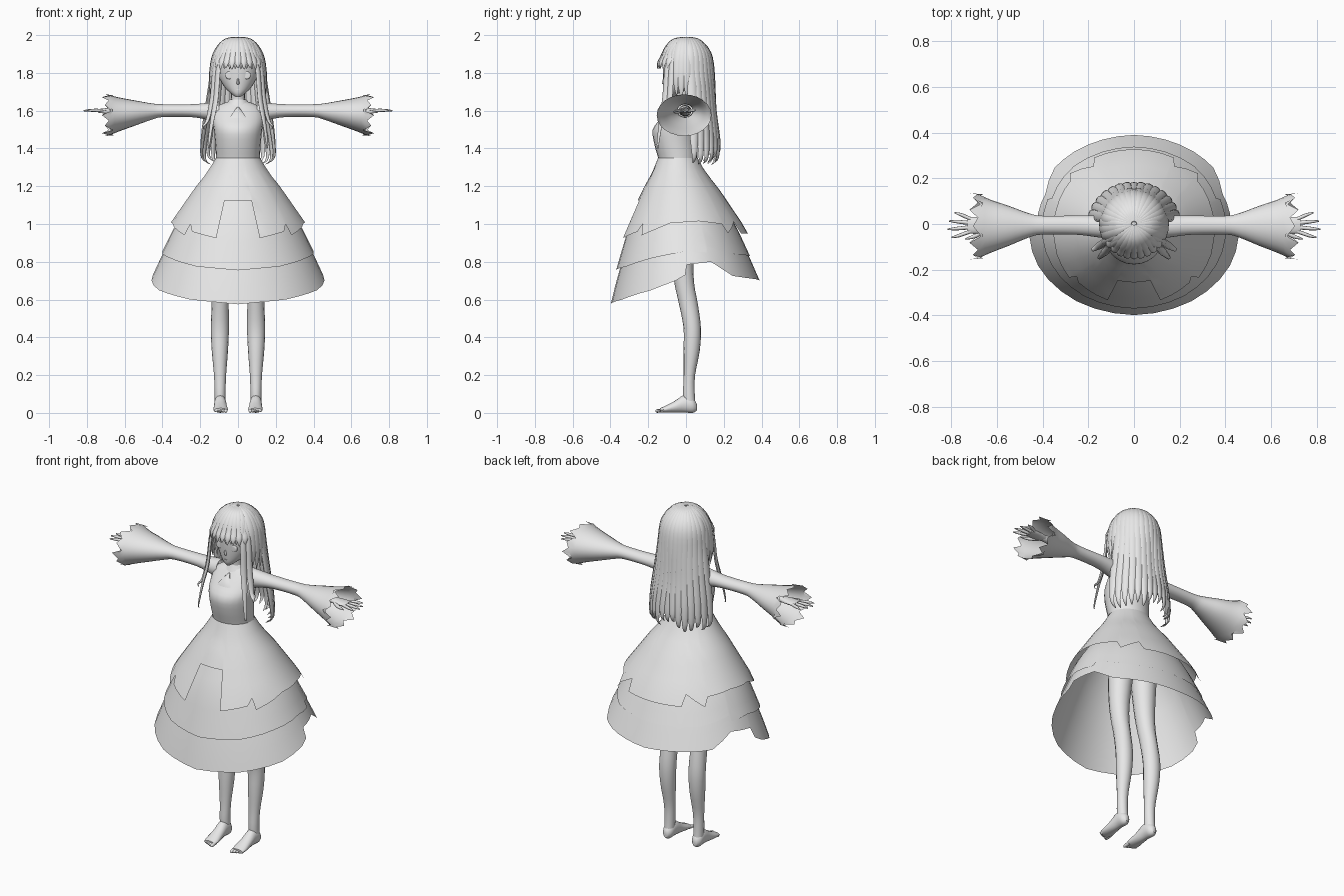
import bpy, bmesh, random
from math import sin, cos, pi, ceil, radians
from mathutils import Vector

cube = bpy.data.objects.get("Cube")
if cube:
    bpy.data.objects.remove(cube, do_unlink=True)
random.seed(4)

clay = bpy.data.materials.new("light_grey")
clay.use_nodes = True
clay.diffuse_color = (0.8, 0.8, 0.8, 1)
clay.node_tree.nodes["Principled BSDF"].inputs["Base Color"].default_value = clay.diffuse_color


def build(name, rows, closed=True, caps=True, mirror=False, sharp=50):
    """Skin rows of points into one smooth object."""
    bm = bmesh.new()
    grid = [[bm.verts.new(p) for p in row] for row in rows]
    n = len(rows[0])
    for a, b in zip(grid, grid[1:]):
        for i in range(n if closed else n - 1):
            j = (i + 1) % n
            bm.faces.new((a[i], a[j], b[j], b[i]))
    if caps:
        bm.faces.new(grid[0])
        bm.faces.new(grid[-1])
    bmesh.ops.recalc_face_normals(bm, faces=bm.faces)
    mesh = bpy.data.meshes.new(name)
    bm.to_mesh(mesh)
    bm.free()
    mesh.materials.append(clay)
    for poly in mesh.polygons:
        poly.use_smooth = True
    mesh.set_sharp_from_angle(angle=radians(sharp))
    obj = bpy.data.objects.new(name, mesh)
    bpy.context.collection.objects.link(obj)
    if mirror:
        obj.modifiers.new("Mirror", 'MIRROR').use_mirror_merge = False
    return obj


def smooth_path(keys, steps=3):
    """Catmull-Rom interpolation of equally long tuples."""
    k = [Vector(v) for v in keys]
    out = []
    for i in range(len(k) - 1):
        p0, p1, p2, p3 = k[max(i - 1, 0)], k[i], k[i + 1], k[min(i + 2, len(k) - 1)]
        for s in range(steps):
            t = s / steps
            out.append(p1 + (p2 - p0) * (t / 2) + (2 * p0 - 5 * p1 + 4 * p2 - p3) * (t * t / 2)
                       + (3 * p1 - p0 - 3 * p2 + p3) * (t ** 3 / 2))
    return out + [k[-1]]


def loft(name, axis, keys, n=16, jag=0, **kw):
    """Elliptical sections (position, centre u, centre v, radius u, radius v) along an axis."""
    rows = []
    for t, cu, cv, ru, rv in smooth_path(keys):
        row = []
        for i in range(n):
            p = [cu + max(ru, .001) * cos(2 * pi * i / n), cv + max(rv, .001) * sin(2 * pi * i / n)]
            p.insert(axis, t)
            row.append(p)
        rows.append(row)
    if jag:  # torn rim
        for i, p in enumerate(rows[-1]):
            p[axis] += jag * (1, -.2, .5, -1)[i % 4]
    return build(name, rows, **kw)


def strand(name, path, width, depth, n=8, **kw):
    """Flattened tapering lock of hair, wide side facing away from the head axis."""
    pts = smooth_path(path)
    rows = []
    last = len(pts) - 1
    for i, p in enumerate(pts):
        tangent = (pts[min(i + 1, last)] - pts[max(i - 1, 0)]).normalized()
        side = Vector((-p.y, p.x, 0)).normalized()
        out = side.cross(tangent).normalized()
        f = i / last
        w = min(1, .25 + f * 3) * min(1, .06 + (1 - f) * 3)
        rows.append([p + side * width * w * cos(2 * pi * k / n) + out * depth * w * sin(2 * pi * k / n)
                     for k in range(n)])
    return build(name, rows, **kw)


def lerp_rows(table, key):
    """Linear lookup in a table sorted by its first column."""
    for a, b in zip(table, table[1:]):
        if key <= b[0]:
            t = (key - a[0]) / (b[0] - a[0])
            return [u + (v - u) * t for u, v in zip(a, b)]
    return table[-1]


def tier(name, profile, hem, top, rings=7):
    """Skirt layer: profile of (z, side, front, back), hem of (angle from front, z)."""
    half = []
    for a, b in zip(hem, hem[1:]):
        cuts = ceil((b[0] - a[0]) / 10)
        half += [(a[0] + (b[0] - a[0]) * s / cuts, a[1] + (b[1] - a[1]) * s / cuts) for s in range(cuts)]
    half.append(hem[-1])
    columns = half + [(360 - a, z) for a, z in half[-2:0:-1]]
    rows = []
    for r in range(rings + 1):
        row = []
        for a, low in columns:
            z = top + (low - top) * r / rings
            _, side, front, back = lerp_rows(profile, z)
            mid, depth = (front + back) / 2, (back - front) / 2
            row.append((side * sin(radians(a)), mid - depth * cos(radians(a)), z))
        rows.append(row)
    return build(name, rows, caps=False)


# Skirt layers
tier("skirt_upper", [(.9, .405, -.36, .355), (1.0, .362, -.315, .3), (1.2, .222, -.22, .165),
                     (1.27, .165, -.18, .105), (1.35, .117, -.148, .062)],
     [(0, 1.125), (15, 1.125), (17, .925), (40, .96), (44, 1.0), (47, .94), (76, 1.005), (105, 1.015),
      (130, 1.0), (133, .95), (150, 1.01), (153, .95), (180, .95)], 1.35)
lower = [(.57, .515, -.4, .43), (.7, .465, -.368, .39), (.85, .395, -.325, .325),
         (1.0, .32, -.28, .255), (1.3, .11, -.14, .07)]
tier("skirt_lower", lower,
     [(0, .575), (30, .6), (60, .65), (80, .7), (88, .73), (90, .785), (112, .8), (130, .725),
      (145, .715), (180, .7)], 1.3)
tier("skirt_middle", [(z, s + .008, f - .018, b + .005) for z, s, f, b in lower],
     [(0, .755), (30, .775), (60, .82), (90, .855), (110, .85), (112, .88), (140, .84), (180, .83)], 1.28)

# Torso and neck
loft("torso", 2, [(1.22, 0, -.035, .11, .085), (1.34, 0, -.042, .115, .103), (1.42, 0, -.055, .12, .112),
                  (1.5, 0, -.058, .128, .118), (1.56, 0, -.04, .135, .092), (1.62, 0, -.02, .115, .06),
                  (1.65, 0, -.015, .045, .042)], n=24)
loft("neck", 2, [(1.62, 0, -.015, .042, .04), (1.67, 0, -.02, .036, .036), (1.74, 0, -.025, .038, .038)])
loft("pelvis", 2, [(1.0, 0, -.01, .04, .04), (1.05, 0, -.01, .12, .08), (1.15, 0, -.02, .135, .09),
                   (1.28, 0, -.035, .1, .08)])

# Legs and bare feet
loft("leg", 2, [(.05, .095, .018, .028, .032), (.11, .095, .015, .029, .031), (.2, .095, .018, .032, .03),
                (.33, .096, .03, .043, .043), (.45, .096, .033, .048, .046), (.58, .094, .012, .045, .05),
                (.68, .092, -.008, .049, .052), (.8, .088, -.018, .058, .058), (1.0, .078, -.015, .072, .072),
                (1.12, .072, -.015, .07, .072)], mirror=True)
loft("foot", 1, [(.057, .095, .03, .012, .018), (.035, .095, .04, .03, .04), (-.01, .094, .048, .032, .046),
                 (-.06, .093, .032, .035, .031), (-.11, .092, .019, .039, .018),
                 (-.138, .092, .014, .034, .011)], mirror=True)
for i in range(5):
    x, tip, r = .065 + i * .0135, -.162 + i * .006, .0095 - i * .0008
    loft("toe", 1, [(-.115, x, .014, r, r), (tip + .01, x, .01, r, r), (tip, x, .009, r * .4, r * .4)],
         n=8, mirror=True)

# Arms, wide torn sleeves and hands
loft("sleeve", 0, [(.1, -.015, 1.592, .05, .058), (.16, -.01, 1.596, .048, .045), (.25, -.005, 1.6, .042, .034),
                   (.4, -.005, 1.6, .041, .034), (.46, -.006, 1.595, .053, .044), (.55, -.008, 1.587, .088, .068),
                   (.63, -.01, 1.58, .117, .09), (.69, -.01, 1.576, .145, .11)],
     n=24, jag=.03, caps=False, mirror=True)
loft("forearm", 0, [(.36, -.005, 1.6, .034, .03), (.5, -.005, 1.6, .028, .027), (.64, -.005, 1.6, .02, .017)],
     mirror=True)
loft("palm", 0, [(.62, -.005, 1.6, .019, .016), (.66, -.007, 1.6, .032, .015), (.7, -.006, 1.6, .037, .013),
                 (.73, -.005, 1.6, .034, .01)], mirror=True)
for i, length in enumerate((.075, .092, .085, .06)):
    y = -.032 + i * .018
    spread = (i - 1.5) * .012
    loft("finger", 0, [(.715, y, 1.6, .009, .009), (.72 + length * .6, y + spread, 1.602, .008, .008),
                       (.725 + length, y + spread * 1.5, 1.6, .003, .003)], n=8, mirror=True)
loft("thumb", 0, [(.645, -.02, 1.597, .012, .011), (.69, -.05, 1.594, .011, .01),
                  (.74, -.066, 1.592, .003, .003)], n=8, mirror=True)

# Head, nose and eyes
loft("head", 2, [(1.672, 0, -.086, .012, .014), (1.69, 0, -.07, .036, .042), (1.72, 0, -.045, .068, .072),
                 (1.77, 0, -.025, .098, .096), (1.82, 0, -.015, .112, .108), (1.88, 0, -.005, .118, .116),
                 (1.94, 0, 0, .095, .1), (1.98, 0, 0, .03, .03)], n=24)
loft("nose", 2, [(1.738, 0, -.112, .007, .006), (1.748, 0, -.118, .008, .01), (1.785, 0, -.112, .003, .004)], n=8)
loft("eye", 1, [(-.1, .046, 1.787, .021, .021), (-.112, .046, 1.787, .02, .02), (-.114, .046, 1.787, .01, .01)],
     mirror=True)
loft("mouth", 1, [(-.1, 0, 1.712, .014, .003), (-.119, 0, 1.712, .01, .002)], n=8)

# Hair cap, open at the face
cap_rows = []
for i in range(13):
    v = pi * (.02 + .6 * i / 12)
    row = []
    for j in range(25):
        a = radians(-125 + 250 * j / 24)
        row.append((.138 * sin(v) * sin(a), .132 * sin(v) * cos(a), 1.845 + .146 * cos(v)))
    cap_rows.append(row)
build("hair_cap", cap_rows, closed=False, caps=False)


def fall(angle, profile):
    """Path of a lock leaving the crown at an angle from the back."""
    a = radians(angle)
    return [(r * sin(a), r * cos(a), z) for z, r in profile]


crown = [(1.988, .012), (1.975, .062), (1.935, .103), (1.88, .13)]

# Long back hair
for i in range(15):
    angle = -77 + 11 * i
    tip = 1.33 + random.uniform(-.02, .04)
    swell = .02 * abs(angle) / 77
    strand("back_lock", fall(angle, crown + [(1.78, .142), (1.6, .15 + swell), (1.45, .172 + swell),
                                             (tip + .03, .176 + swell), (tip, .16)]), .027, .012)

# Side hair ending above the shoulders, and long front locks
for angle, tip in ((88, 1.66), (100, 1.66), (111, 1.68)):
    strand("side_lock", fall(angle, crown + [(1.8, .142), (tip + .06, .146), (tip, .14)]), .026, .011, mirror=True)
for angle, tip in ((122, 1.5), (134, 1.4)):
    strand("front_lock", fall(angle, crown + [(1.8, .148), (1.66, .163), (1.55, .19), (tip + .02, .215),
                                              (tip, .21)]), .017, .009, mirror=True)

# Straight fringe
for i in range(9):
    angle = 180 + (i - 4) * 12.5
    strand("fringe_lock", fall(angle, crown + [(1.85, .148), (1.825 - .008 * (i % 2), .152)]), .021, .009)
    strand("fringe_under", fall(angle + 6, [(z, r - .006) for z, r in crown] + [(1.86, .138), (1.82, .142)]),
           .018, .008)

# Neckline trim with a pointed centre
loft("collar", 2, [(1.615, 0, -.02, .085, .062), (1.64, 0, -.017, .06, .052), (1.66, 0, -.017, .044, .042)],
     caps=False)
loft("chest_point", 2, [(1.56, 0, -.132, .045, .008), (1.585, 0, -.118, .03, .008), (1.62, 0, -.085, .004, .008)],
     n=8)
